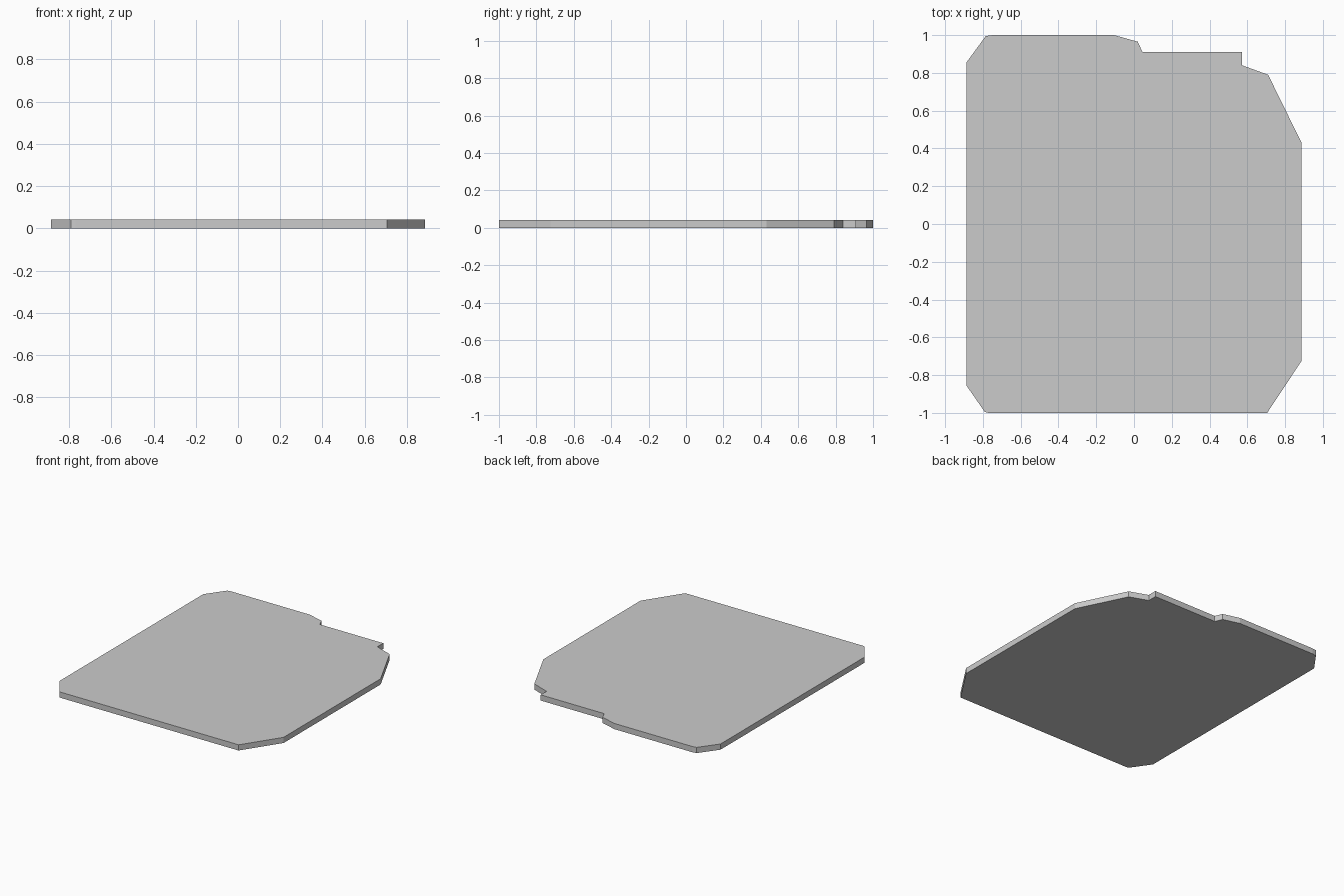
import bpy, bmesh

if "Cube" in bpy.data.objects:
    bpy.data.objects.remove(bpy.data.objects["Cube"])

THICKNESS = 0.043

# Deck outline, counter-clockwise from the front left corner
outline = [
    (-0.887, -0.855), (-0.79, -0.995), (-0.77, -1.0), (0.705, -1.0),
    (0.887, -0.725), (0.887, 0.43), (0.71, 0.79), (0.573, 0.84),
    (0.573, 0.91), (0.045, 0.91), (0.02, 0.965), (-0.105, 1.0),
    (-0.75, 1.0), (-0.785, 0.995), (-0.887, 0.855),
]

# Plank joints running front to back
joints = [-0.685, -0.59, -0.49, -0.39, -0.29, -0.2, -0.105, 0.0,
          0.095, 0.185, 0.28, 0.38, 0.48, 0.573]

# Flat slab extruded from the outline
bm = bmesh.new()
base = bm.faces.new([bm.verts.new((x, y, 0)) for x, y in outline])
ext = bmesh.ops.extrude_face_region(bm, geom=[base], use_keep_orig=True)
top = [v for v in ext["geom"] if isinstance(v, bmesh.types.BMVert)]
bmesh.ops.translate(bm, verts=top, vec=(0, 0, THICKNESS))

# Score the flush joints into the slab
for x in joints:
    bmesh.ops.bisect_plane(bm, geom=bm.verts[:] + bm.edges[:] + bm.faces[:],
                           dist=1e-4, plane_co=(x, 0, 0), plane_no=(1, 0, 0))
bmesh.ops.recalc_face_normals(bm, faces=bm.faces[:])

mesh = bpy.data.meshes.new("plank_deck")
bm.to_mesh(mesh)
bm.free()
deck = bpy.data.objects.new("plank_deck", mesh)
bpy.context.collection.objects.link(deck)
